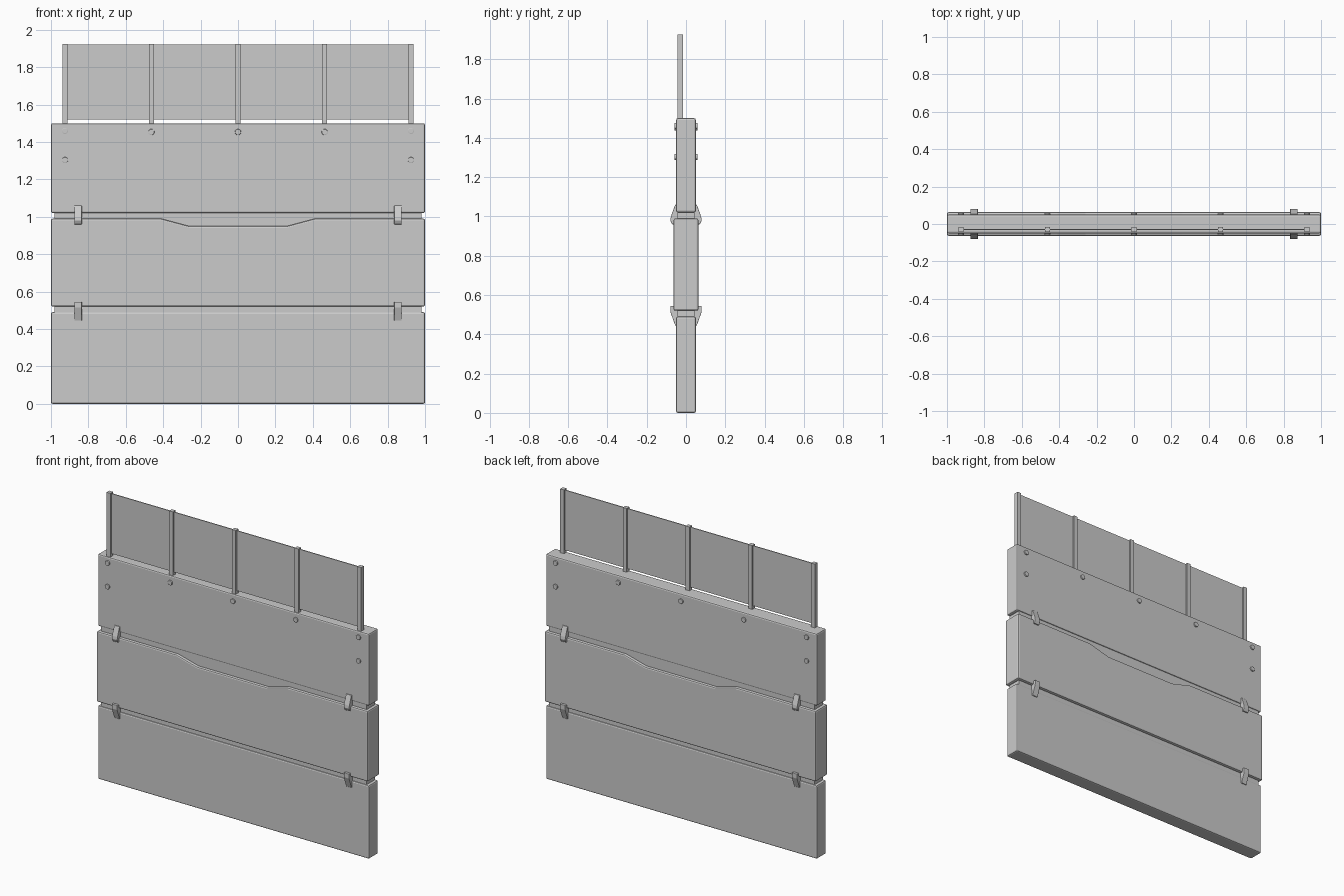
import bpy, bmesh, math

if "Cube" in bpy.data.objects:
    bpy.data.objects.remove(bpy.data.objects["Cube"], do_unlink=True)

grey = bpy.data.materials.new("plain_grey")
grey.use_nodes = True
colour = (0.6, 0.6, 0.6, 1)
grey.diffuse_color = colour
grey.node_tree.nodes["Principled BSDF"].inputs["Base Color"].default_value = colour


def prism(name, points, vec, bevel=0):
    """Extrude a closed outline along vec, with optional bevelled edges."""
    bm = bmesh.new()
    face = bm.faces.new([bm.verts.new(p) for p in points])
    new = bmesh.ops.extrude_face_region(bm, geom=[face])
    verts = [v for v in new["geom"] if isinstance(v, bmesh.types.BMVert)]
    bmesh.ops.translate(bm, verts=verts, vec=vec)
    bmesh.ops.recalc_face_normals(bm, faces=bm.faces)
    mesh = bpy.data.meshes.new(name)
    bm.to_mesh(mesh)
    bm.free()
    mesh.materials.append(grey)
    obj = bpy.data.objects.new(name, mesh)
    bpy.context.collection.objects.link(obj)
    if bevel:
        mod = obj.modifiers.new("edge_bevel", "BEVEL")
        mod.width = bevel
        mod.segments = 2
        mod.limit_method = "ANGLE"
    return obj


def panel(name, outline, half_depth, y=0, bevel=0):
    """Front outline in x and z, extruded through the depth."""
    points = [(x, y - half_depth, z) for x, z in outline]
    return prism(name, points, (0, 2 * half_depth, 0), bevel)


def rect(x0, x1, z0, z1):
    return [(x0, z0), (x1, z0), (x1, z1), (x0, z1)]


# Stacked barrier panels, the middle one thicker with a dipped top edge
panel("bottom_panel", rect(-1, 1, 0, 0.49), 0.05, bevel=0.009)
panel("top_panel", rect(-1, 1, 1.02, 1.5), 0.05, bevel=0.009)
dip = [(1, 0.99), (0.41, 0.99), (0.26, 0.95)]
dip += [(-x, z) for x, z in reversed(dip)]
panel("middle_panel", [(-1, 0.52), (1, 0.52)] + dip, 0.063, bevel=0.009)

# Recessed core seen in the gaps
panel("inner_core", rect(-0.98, 0.98, 0.4, 1.1), 0.044)

# Upper screen and its posts
SCREEN_Y = -0.03
panel("screen_sheet", rect(-0.925, 0.925, 1.52, 1.92), 0.003, SCREEN_Y)
post_xs = [-0.925, -0.463, 0, 0.463, 0.925]
for x in post_xs:
    panel("screen_post", rect(x - 0.014, x + 0.014, 1.4, 1.925), 0.014, SCREEN_Y)

# Wedge clips across both gaps, on both faces
upper_clip = [(0.04, 0.96), (0.07, 0.96), (0.08, 0.98), (0.077, 1.0), (0.055, 1.06), (0.04, 1.06)]
lower_clip = [(0.04, 0.545), (0.08, 0.545), (0.08, 0.515), (0.055, 0.445), (0.04, 0.445)]
for side in (-1, 1):
    for x in (-0.855, 0.855):
        for name, shape in (("upper_clip", upper_clip), ("lower_clip", lower_clip)):
            points = [(x - 0.02, side * y, z) for y, z in shape]
            prism(name, points, (0.04, 0, 0), 0.002)

# Bolt heads on both faces
bolts = [(x, 1.46 if abs(x) > 0.9 else 1.453) for x in post_xs]
bolts += [(-0.925, 1.303), (0.925, 1.303)]
for side in (-1, 1):
    for x, z in bolts:
        ring = [(x + 0.017 * math.cos(math.tau * i / 8 + math.pi / 8), side * 0.045,
                 z + 0.017 * math.sin(math.tau * i / 8 + math.pi / 8)) for i in range(8)]
        prism("bolt_head", ring, (0, side * 0.014, 0), 0.003)
